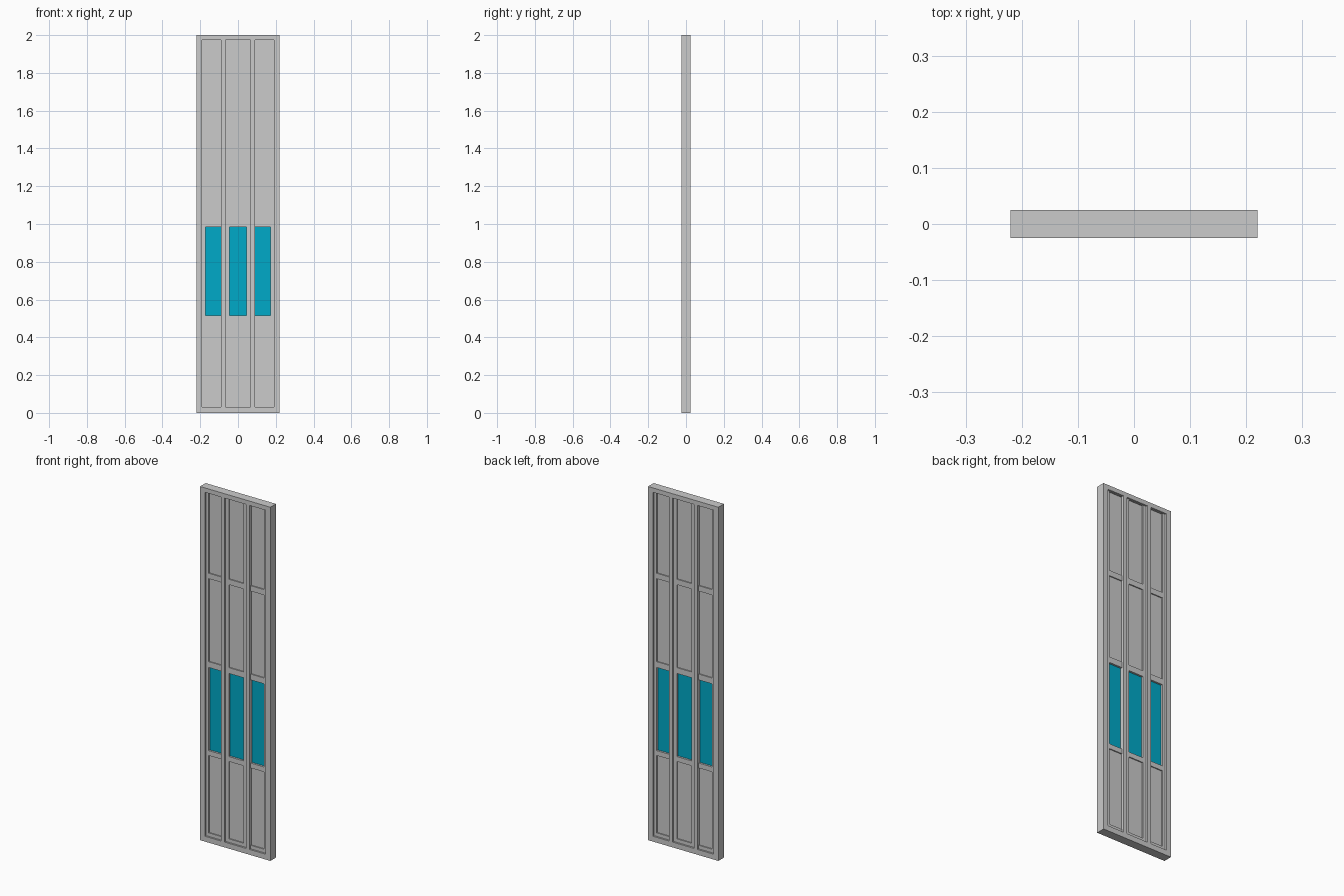
import bpy, bmesh

if "Cube" in bpy.data.objects:
    bpy.data.objects.remove(bpy.data.objects["Cube"])

# Half-thicknesses of the three stepped layers
FRAME, BAR, PANEL, GLASS = 0.025, 0.015, 0.009, 0.004


def lattice(name, xs, zs, half, filled, color=None):
    """Solid made from the filled cells of an x/z grid, with thickness in y."""
    bm = bmesh.new()
    cells = {(i, k) for i in range(len(xs) - 1) for k in range(len(zs) - 1) if filled(i, k)}
    verts = {}

    def v(i, k, s):
        if (i, k, s) not in verts:
            verts[i, k, s] = bm.verts.new((xs[i], s * half, zs[k]))
        return verts[i, k, s]

    for i, k in cells:
        ring = [(i, k), (i + 1, k), (i + 1, k + 1), (i, k + 1)]
        bm.faces.new([v(*c, -1) for c in ring])
        bm.faces.new([v(*c, 1) for c in reversed(ring)])
        steps = [(0, -1), (1, 0), (0, 1), (-1, 0)]
        for n, (di, dk) in enumerate(steps):
            if (i + di, k + dk) not in cells:
                a, b = ring[n], ring[(n + 1) % 4]
                bm.faces.new([v(*b, -1), v(*a, -1), v(*a, 1), v(*b, 1)])
    bmesh.ops.dissolve_limit(bm, angle_limit=0.01, verts=bm.verts, edges=bm.edges)
    bmesh.ops.recalc_face_normals(bm, faces=bm.faces)
    me = bpy.data.meshes.new(name)
    bm.to_mesh(me)
    bm.free()
    ob = bpy.data.objects.new(name, me)
    bpy.context.collection.objects.link(ob)
    if color:
        mat = bpy.data.materials.new(name)
        mat.diffuse_color = color
        mat.use_nodes = True
        mat.node_tree.nodes["Principled BSDF"].inputs["Base Color"].default_value = mat.diffuse_color
        me.materials.append(mat)
    return ob


# Outer frame with three tall openings
lattice("door_frame", [-0.22, -0.19, -0.09, -0.067, 0.067, 0.09, 0.19, 0.22],
        [0, 0.03, 1.975, 2], FRAME, lambda i, k: i % 2 == 0 or k != 1)

# Recessed bars that split each opening into four
cols = [(-0.173, -0.09), (-0.046, 0.046), (0.09, 0.173)]
rows = [(0.05, 0.487), (0.515, 0.985), (1.018, 1.487), (1.518, 1.973)]
xs = [-0.2] + [x for c in cols for x in c] + [0.2]
zs = [0.02] + [z for r in rows for z in r] + [1.985]
lattice("recessed_bars", xs, zs, BAR, lambda i, k: i % 2 == 0 or k % 2 == 0)

# Infill panels: glass in the second row, solid elsewhere
for r, (z0, z1) in enumerate(rows):
    for c, (x0, x1) in enumerate(cols):
        glass = r == 1
        lattice(f"{'glass' if glass else 'solid'}_panel_{r}_{c}",
                [x0 - 0.005, x1 + 0.005], [z0 - 0.005, z1 + 0.005],
                GLASS if glass else PANEL, lambda i, k: True,
                (0.0, 0.4, 0.58, 1) if glass else None)
